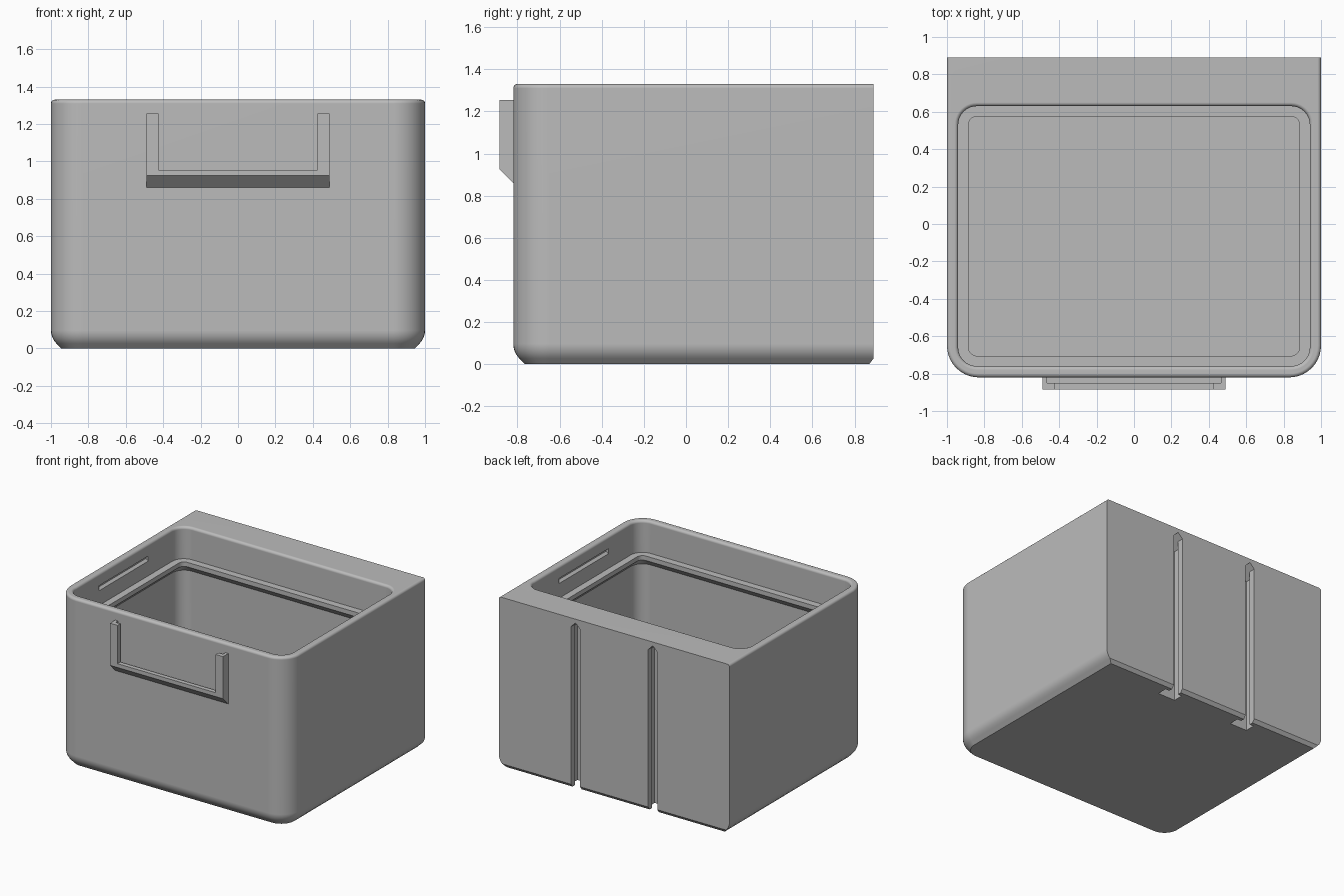
import bpy, bmesh, math

if "Cube" in bpy.data.objects:
    bpy.data.objects.remove(bpy.data.objects["Cube"])

grey = bpy.data.materials.new("plain_grey")
grey.diffuse_color = (0.5, 0.5, 0.5, 1)
grey.use_nodes = True
grey.node_tree.nodes["Principled BSDF"].inputs["Base Color"].default_value = grey.diffuse_color


def finish_mesh(name, bm):
    bmesh.ops.recalc_face_normals(bm, faces=bm.faces)
    me = bpy.data.meshes.new(name)
    bm.to_mesh(me)
    bm.free()
    me.materials.append(grey)
    ob = bpy.data.objects.new(name, me)
    bpy.context.collection.objects.link(ob)
    return ob


def loft(name, rings):
    """Skin a stack of equal-length rings and cap both ends."""
    bm = bmesh.new()
    vs = [[bm.verts.new(p) for p in ring] for ring in rings]
    n = len(vs[0])
    for a, b in zip(vs, vs[1:]):
        for i in range(n):
            j = (i + 1) % n
            bm.faces.new((a[i], a[j], b[j], b[i]))
    bm.faces.new(vs[0])
    bm.faces.new(vs[-1])
    return finish_mesh(name, bm)


def prism(name, pts, axis, lo, hi):
    """Extrude a 2D profile along x, y or z."""
    def put(p, t):
        return {"x": (t, p[0], p[1]), "y": (p[0], t, p[1]), "z": (p[0], p[1], t)}[axis]
    return loft(name, [[put(p, t) for p in pts] for t in (lo, hi)])


def arc(cx, cy, r, a0, seg=10):
    return [(cx + r * math.cos(math.radians(a0 + 90 * i / seg)),
             cy + r * math.sin(math.radians(a0 + 90 * i / seg))) for i in range(seg + 1)]


def combine(ob, tool, mode):
    m = ob.modifiers.new("bool", "BOOLEAN")
    m.operation, m.object, m.solver = mode, tool, "EXACT"
    bpy.context.view_layer.objects.active = ob
    bpy.ops.object.modifier_apply(modifier=m.name)
    bpy.data.objects.remove(tool)


# Body: rounded front corners, square back, softened bottom and top edges
def body_ring(inset, back_inset, z):
    w, f, b, r = 1 - inset, -0.82 + inset, 0.89 - back_inset, 0.17 - inset
    pts = arc(-w + r, f + r, r, 180) + arc(w - r, f + r, r, 270) + [(w, b), (-w, b)]
    return [(x, y, z) for x, y in pts]


rings = [body_ring(0.055, 0.02, 0)]
for i in range(6):
    a = math.radians(45 - 9 * i)
    rings.append(body_ring(0.1 * (1 - math.cos(a)), 0, 0.097 - 0.1 * math.sin(a)))
for i in range(6):
    a = math.radians(18 * i)
    rings.append(body_ring(0.02 * (1 - math.cos(a)), 0, 1.31 + 0.02 * math.sin(a)))
body = loft("bin_body", rings)


# Cavity: rounded rim, inward lip with sloped underside, filleted floor
def cavity_ring(off, z):
    w, f, b, r = 0.94 + off, -0.76 - off, 0.63 + off, 0.1 + off
    pts = (arc(-w + r, f + r, r, 180) + arc(w - r, f + r, r, 270)
           + arc(w - r, b - r, r, 0) + arc(-w + r, b - r, r, 90))
    return [(x, y, z) for x, y in pts]


profile = [(0.02, 1.36)]
for i in range(6):
    a = math.radians(90 - 18 * i)
    profile.append((0.02 * (1 - math.cos(a)), 1.31 + 0.02 * math.sin(a)))
profile += [(0, 1.08), (-0.055, 1.08), (-0.055, 1.045), (0, 0.99)]
for i in range(6):
    a = math.radians(18 * i)
    profile.append((-0.05 * (1 - math.cos(a)), 0.105 - 0.05 * math.sin(a)))
combine(body, loft("cavity_cutter", [cavity_ring(o, z) for o, z in profile]), "DIFFERENCE")

# Hanging channels in the back: narrow mouth, wider inside, pointed top
for x in (-0.335, 0.335):
    for half, y0, y1 in ((0.075, 0.76, 0.84), (0.04, 0.80, 0.95)):
        pts = [(x - half, -0.1), (x + half, -0.1), (x + half, 1.30 - half),
               (x, 1.30), (x - half, 1.30 - half)]
        combine(body, prism("channel_cutter", pts, "y", y0, y1), "DIFFERENCE")

# Snap grooves in the inner side walls
for s in (-1, 1):
    pts = [(s * 0.92, 1.195), (s * 0.94, 1.195), (s * 0.96, 1.21),
           (s * 0.96, 1.22), (s * 0.94, 1.235), (s * 0.92, 1.235)]
    combine(body, prism("groove_cutter", pts, "y", -0.38, 0.23), "DIFFERENCE")

# Label holder: bottom rail with groove, plus two L-shaped posts
holder = prism("label_holder", [(-0.815, 0.86), (-0.82, 0.86), (-0.885, 0.925), (-0.885, 0.955),
                                (-0.85, 0.955), (-0.85, 0.925), (-0.815, 0.925)],
               "x", -0.49, 0.49)
for s in (-1, 1):
    pts = [(s * x, y) for x, y in ((0.49, -0.815), (0.49, -0.885), (0.425, -0.885),
                                   (0.425, -0.85), (0.465, -0.85), (0.465, -0.815))]
    combine(holder, prism("post", pts, "z", 0.925, 1.255), "UNION")

# Smooth the rounded edges, keep flats flat
for ob in (body, holder):
    bpy.ops.object.select_all(action="DESELECT")
    ob.select_set(True)
    bpy.context.view_layer.objects.active = ob
    bpy.ops.object.shade_smooth_by_angle(angle=math.radians(30))
    m = ob.modifiers.new("even_normals", "WEIGHTED_NORMAL")
    m.keep_sharp = True
